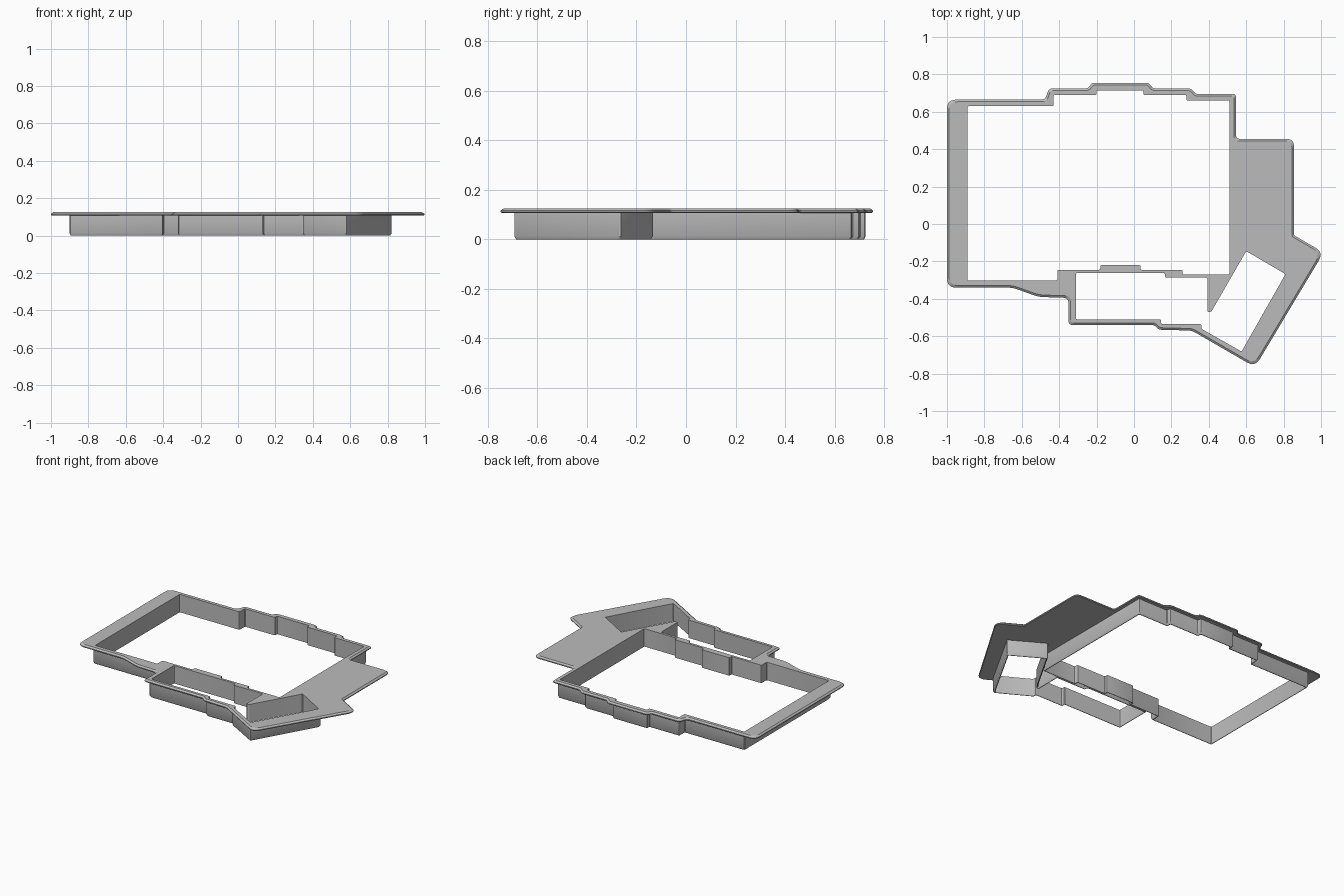
import bpy
import bmesh
from mathutils import Vector

default_cube = bpy.data.objects.get("Cube")
if default_cube:
    bpy.data.objects.remove(default_cube, do_unlink=True)

PLATE_TOP, PLATE_BOTTOM = 0.125, 0.107
WALL = 0.01
SMALL_RADIUS = 0.008

grey = bpy.data.materials.new("plain grey")
grey.use_nodes = True
grey.diffuse_color = (0.5, 0.5, 0.5, 1)
grey.node_tree.nodes["Principled BSDF"].inputs["Base Color"].default_value = grey.diffuse_color

# Plate outline corners: x, y, rounding
outline = [
    (-1, .665, .05), (-.475, .665, .02), (-.455, .725, .02), (-.245, .725, .015),
    (-.225, .755, .015), (.08, .755, .015), (.1, .725, .015), (.305, .725, .015),
    (.33, .695, .015), (.545, .695, .015), (.545, .455, .02), (.855, .455, .04),
    (.855, -.06, .01), (1.014, -.152, .05), (.647, -.765, .05), (.31, -.57, .02),
    (.13, -.565, .015), (.11, -.54, .015), (-.35, -.54, .02), (-.35, -.395, .03),
    (-.51, -.39, .03), (-.65, -.34, .03), (-1, -.34, .05),
]

# Large opening, stepped along its back and front edges
main_opening = [
    (-.89, .63), (-.43, .63), (-.43, .69), (-.2, .69), (-.2, .715), (.05, .715),
    (.05, .69), (.28, .69), (.28, .66), (.51, .66), (.51, -.27), (.26, -.27),
    (.26, -.245), (.035, -.245), (.035, -.22), (-.18, -.22), (-.18, -.245),
    (-.41, -.245), (-.41, -.302), (-.89, -.302),
]

# Small opening with its angled end
side_opening = [
    (-.31, -.262), (.165, -.262), (.165, -.287), (.393, -.287), (.393, -.47),
    (.413, -.47), (.6, -.145), (.81, -.268), (.575, -.682), (.36, -.56),
    (.36, -.535), (.145, -.535), (.145, -.51), (-.31, -.51),
]


def contour(corners, distance=0.0):
    """Offset a closed polygon outward, then round its corners."""
    points = [Vector(corner[:2]) for corner in corners]
    radii = [corner[2] if len(corner) > 2 else SMALL_RADIUS for corner in corners]
    count = len(points)
    area = sum(points[i - 1].cross(points[i]) for i in range(count))
    if area < 0:
        points.reverse()
        radii.reverse()
    moved = []
    for i, point in enumerate(points):
        before = (point - points[i - 1]).normalized()
        after = (points[(i + 1) % count] - point).normalized()
        normal_a = Vector((before.y, -before.x))
        normal_b = Vector((after.y, -after.x))
        moved.append(point + (normal_a + normal_b) * distance / (1 + normal_a.dot(normal_b)))
    rounded = []
    for i, point in enumerate(moved):
        to_last = moved[i - 1] - point
        to_next = moved[(i + 1) % count] - point
        reach = min(radii[i], to_last.length * 0.45, to_next.length * 0.45)
        start = point + to_last.normalized() * reach
        end = point + to_next.normalized() * reach
        steps = 6 if radii[i] > 0.02 else 3
        for step in range(steps + 1):
            t = step / steps
            rounded.append(start * (1 - t) ** 2 + point * 2 * t * (1 - t) + end * t ** 2)
    return rounded


def add_ring(bm, points, height):
    return [bm.verts.new((point.x, point.y, height)) for point in points]


def bridge(bm, lower, upper):
    for i in range(len(lower)):
        bm.faces.new((lower[i - 1], lower[i], upper[i], upper[i - 1]))


def cap(bm, rings):
    """Fill the flat area between an outer ring and the rings inside it."""
    edges = []
    for ring in rings:
        for i in range(len(ring)):
            edge = bm.edges.get((ring[i - 1], ring[i]))
            edges.append(edge or bm.edges.new((ring[i - 1], ring[i])))
    bmesh.ops.triangle_fill(bm, use_beauty=True, edges=edges)


def finish(bm, name):
    bmesh.ops.recalc_face_normals(bm, faces=bm.faces[:])
    mesh = bpy.data.meshes.new(name)
    bm.to_mesh(mesh)
    bm.free()
    mesh.materials.append(grey)
    part = bpy.data.objects.new(name, mesh)
    bpy.context.collection.objects.link(part)
    bpy.ops.object.select_all(action="DESELECT")
    part.select_set(True)
    bpy.context.view_layer.objects.active = part
    bpy.ops.object.shade_smooth_by_angle()


def make_plate():
    bm = bmesh.new()
    # Chamfered rim, from the underside to the top face
    profile = [(-0.004, PLATE_BOTTOM), (0, 0.111), (0, 0.116), (-0.011, PLATE_TOP)]
    rims = [add_ring(bm, contour(outline, inset), height) for inset, height in profile]
    for lower, upper in zip(rims, rims[1:]):
        bridge(bm, lower, upper)
    bottom_rings, top_rings = [rims[0]], [rims[-1]]
    for opening in (main_opening, side_opening):
        points = contour(opening)
        bottom_rings.append(add_ring(bm, points, PLATE_BOTTOM))
        top_rings.append(add_ring(bm, points, PLATE_TOP))
        bridge(bm, bottom_rings[-1], top_rings[-1])
    cap(bm, bottom_rings)
    cap(bm, top_rings)
    finish(bm, "top_plate")


def make_wall(opening, name):
    # Thin skirt below an opening, chamfered at its lower outer edge
    bm = bmesh.new()
    profile = [(0, PLATE_BOTTOM), (0, 0), (WALL * 0.4, 0), (WALL, 0.012), (WALL, PLATE_BOTTOM)]
    rings = [add_ring(bm, contour(opening, offset), height) for offset, height in profile]
    for i in range(len(rings)):
        bridge(bm, rings[i - 1], rings[i])
    finish(bm, name)


make_plate()
make_wall(main_opening, "main_opening_wall")
make_wall(side_opening, "side_opening_wall")
